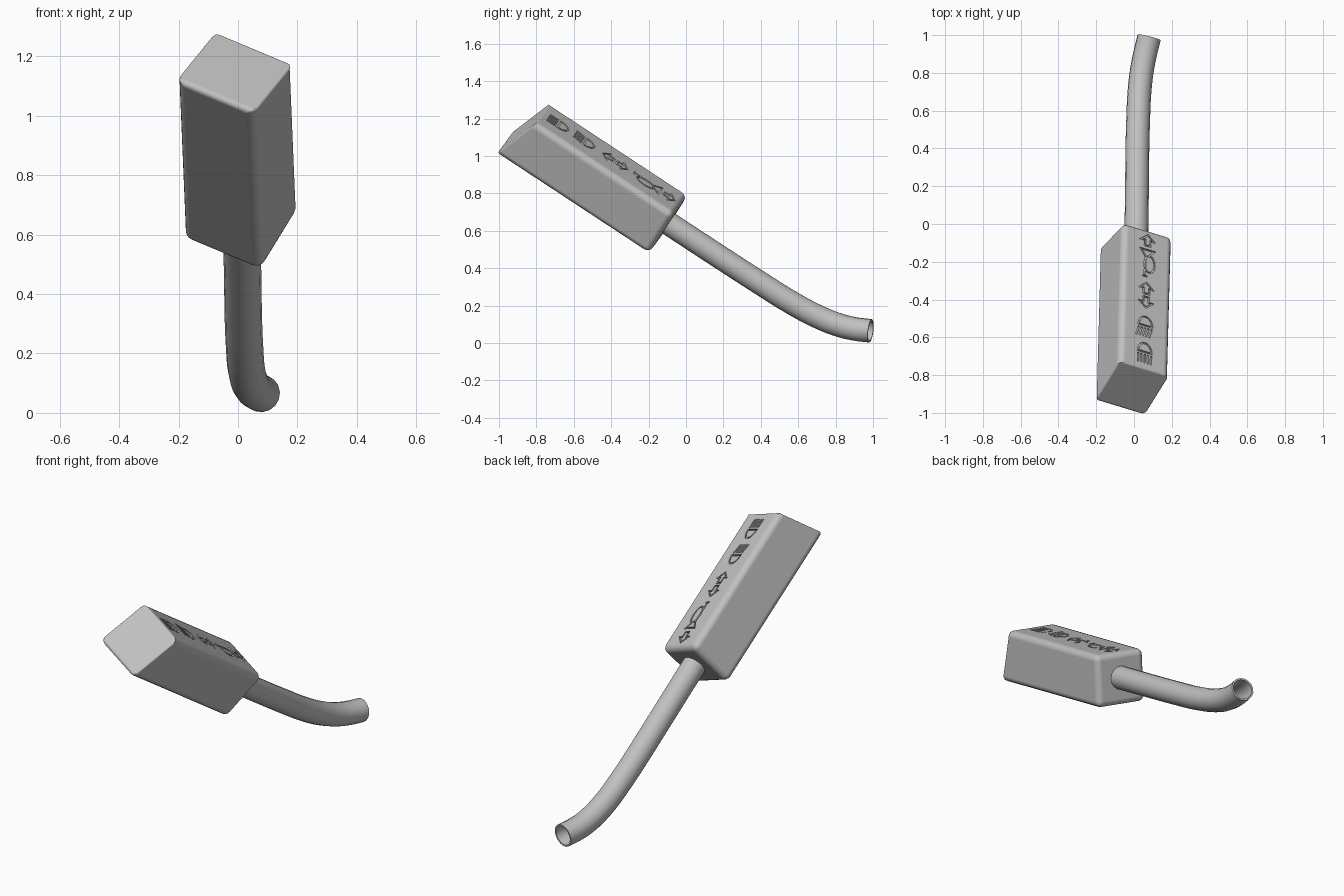
import bpy, bmesh, math
from mathutils import Vector, Matrix

if "Cube" in bpy.data.objects:
    bpy.data.objects.remove(bpy.data.objects["Cube"], do_unlink=True)

grey = bpy.data.materials.new("plain grey")
grey.use_nodes = True
grey.diffuse_color = (0.53, 0.53, 0.53, 1)
grey.node_tree.nodes["Principled BSDF"].inputs["Base Color"].default_value = grey.diffuse_color


def add(name, data):
    ob = bpy.data.objects.new(name, data)
    bpy.context.collection.objects.link(ob)
    data.materials.append(grey)
    return ob


def add_mesh(name, bm):
    mesh = bpy.data.meshes.new(name)
    bm.to_mesh(mesh)
    bm.free()
    return add(name, mesh)


def finish(ob):
    """Apply the modifiers and shade smoothly with sharp corners kept."""
    bpy.ops.object.select_all(action="DESELECT")
    ob.select_set(True)
    bpy.context.view_layer.objects.active = ob
    bpy.ops.object.convert(target="MESH")
    bpy.ops.object.shade_smooth_by_angle(angle=math.radians(35))


# Handle frame: x across the marked face, y towards the stalk, z out of the face
along = Vector((0.023, 0.835, -0.549)).normalized()
across = Vector((0.89, -0.267, -0.374))
across = (across - along * across.dot(along)).normalized()
out = across.cross(along)
frame = Matrix((across, along, out)).transposed().to_4x4()
frame.translation = (0.012, -0.095, 0.64)

# Handle: rounded box with a slanted front end
HALF_W, TOP, BOTTOM = 0.148, 0.137, -0.147
bm = bmesh.new()
bmesh.ops.create_cube(bm, size=2)
for v in bm.verts:
    front, low = v.co.y < 0, v.co.z < 0
    v.co.x *= HALF_W
    v.co.z = BOTTOM if low else TOP
    v.co.y = (-0.973 if low else -0.882) if front else 0.004
weight = bm.edges.layers.float.new("bevel_weight_edge")
for e in bm.edges:
    at_front = all(v.co.y < -0.5 for v in e.verts)
    low_edge = all(v.co.z < 0 for v in e.verts)
    e[weight] = (0.7 if low_edge else 0.25) if at_front else 1.0
handle = add_mesh("handle", bm)
handle.matrix_world = frame
bev = handle.modifiers.new("rounded edges", "BEVEL")
bev.limit_method = "WEIGHT"
bev.width = 0.034
bev.segments = 4

# Stalk: hollow bent tube
path = [(0.011, -0.13, 0.663), (0.016, 0.2, 0.447), (0.018, 0.4, 0.318),
        (0.022, 0.55, 0.224), (0.029, 0.7, 0.143), (0.043, 0.82, 0.095),
        (0.061, 0.91, 0.074), (0.08, 0.987, 0.065)]
curve = bpy.data.curves.new("stalk", "CURVE")
curve.dimensions = "3D"
curve.bevel_depth = 0.063
curve.bevel_resolution = 6
curve.resolution_u = 6
spline = curve.splines.new("BEZIER")
spline.bezier_points.add(len(path) - 1)
for p, co in zip(spline.bezier_points, path):
    p.co = co
    p.handle_left_type = p.handle_right_type = "AUTO"
stalk = add("stalk", curve)
wall = stalk.modifiers.new("wall", "SOLIDIFY")
wall.thickness = 0.009
wall.offset = -1
finish(stalk)


# Markings: mitred strokes engraved in the top face of the handle
def stroke(bm, pts, closed=False, width=0.009):
    pts = [Vector(p) for p in pts]
    n = len(pts)
    rows = []
    for i, p in enumerate(pts):
        prev = pts[i - 1] if closed or i else None
        nxt = pts[(i + 1) % n] if closed or i < n - 1 else None
        d1 = (p - prev).normalized() if prev else (nxt - p).normalized()
        d2 = (nxt - p).normalized() if nxt else d1
        n1, n2 = Vector((-d1.y, d1.x)), Vector((-d2.y, d2.x))
        mitre = (n1 + n2).normalized()
        mitre *= width / 2 / max(mitre.dot(n1), 0.4)
        rows.append([bm.verts.new((*(p + mitre * k), TOP - 0.008)) for k in (1, -1)])
    pairs = list(zip(rows, rows[1:] + rows[:1]))
    faces = [bm.faces.new((a[0], a[1], b[1], b[0]))
             for a, b in (pairs if closed else pairs[:-1])]
    ext = bmesh.ops.extrude_face_region(bm, geom=faces)
    for v in ext["geom"]:
        if isinstance(v, bmesh.types.BMVert):
            v.co.z = TOP + 0.02


def arrow(y, way):
    shape = [(-0.016, -0.033), (0.016, -0.033), (0.016, 0), (0.038, 0),
             (0, 0.034), (-0.038, 0), (-0.016, 0)]
    return [([(x, y + way * dy) for x, dy in shape], True)]


def lamp(y, slant, rays):
    dome = [(0.04 * math.cos(a), y + 0.01 + 0.055 * math.sin(a))
            for a in (math.pi * i / 12 for i in range(13))]
    xs = [-0.038 + 0.076 * i / (rays - 1) for i in range(rays)]
    return [(dome, True)] + [([(x, y - 0.004), (x - slant, y - 0.06)], False)
                             for x in xs]


# Horn marking: coiled tube, body with bell, and mouthpiece
coil = [(0.03 * math.cos(a) + 0.014, -0.218 + 0.053 * math.sin(a))
        for a in (math.tau * i / 12 for i in range(12))]
horn = [(coil, True),
        ([(-0.012, -0.29), (-0.012, -0.17), (-0.04, -0.13), (0.04, -0.13),
          (0.012, -0.163)], False),
        ([(-0.026, -0.297), (0.004, -0.297)], False)]

# High beam, low beam, turn signals, horn and forward arrow
bm = bmesh.new()
for pts, closed in (lamp(-0.785, 0, 5) + lamp(-0.618, 0.015, 5) + arrow(-0.46, -1)
                    + arrow(-0.373, 1) + horn + arrow(-0.07, 1)):
    stroke(bm, pts, closed)
bmesh.ops.recalc_face_normals(bm, faces=bm.faces)
cutter = add_mesh("marking_cutter", bm)
cutter.matrix_world = frame
cutter.hide_render = True
bpy.context.view_layer.update()
cut = handle.modifiers.new("engraved markings", "BOOLEAN")
cut.operation = "DIFFERENCE"
cut.solver = "EXACT"
cut.use_self = True
cut.object = cutter
finish(handle)
bpy.data.objects.remove(cutter, do_unlink=True)

# Keep the large handle faces evenly flat
flat = handle.modifiers.new("even faces", "WEIGHTED_NORMAL")
flat.weight = 100
flat.keep_sharp = True
